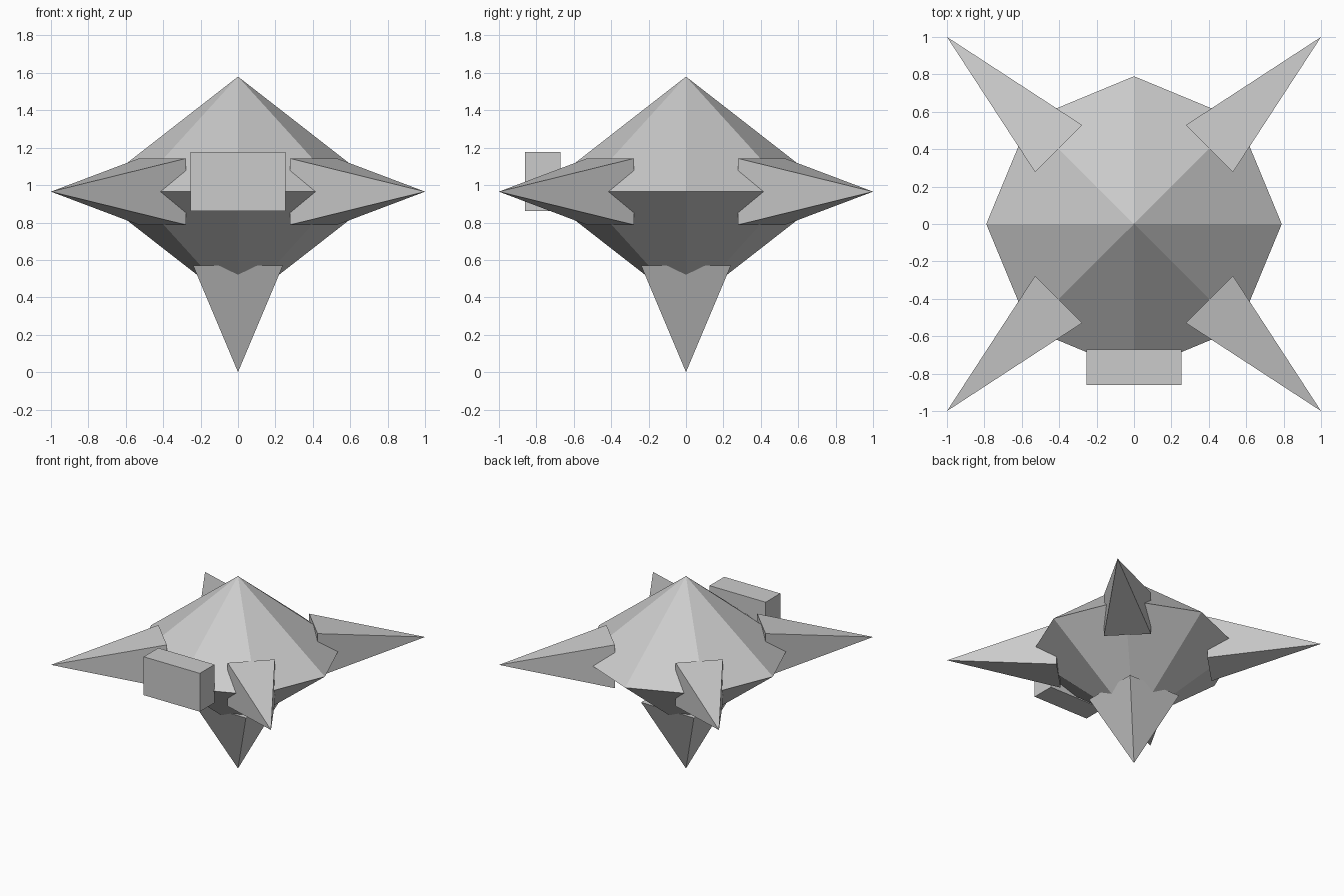
import bpy
import math
from mathutils import Matrix, Vector

cube = bpy.data.objects.get("Cube")
if cube:
    bpy.data.objects.remove(cube, do_unlink=True)

grey = bpy.data.materials.new("plain grey")
grey.use_nodes = True
colour = (0.6, 0.6, 0.6, 1)
grey.diffuse_color = colour
grey.node_tree.nodes["Principled BSDF"].inputs["Base Color"].default_value = colour

MID = 0.965  # height of the widest ring


def add_mesh(name, verts, faces):
    mesh = bpy.data.meshes.new(name)
    mesh.from_pydata(verts, [], faces)
    mesh.materials.append(grey)
    obj = bpy.data.objects.new(name, mesh)
    bpy.context.collection.objects.link(obj)
    return obj


def spike(name, base, tip, half):
    """Square pyramid from the base centre to the tip."""
    base, tip = Vector(base), Vector(tip)
    axis = (tip - base).normalized()
    side = Vector((0, 0, 1)).cross(axis)
    side = side.normalized() if side.length > 0.01 else Vector((1, 0, 0))
    up = axis.cross(side)
    corners = [base + half * (a * side + b * up)
               for a, b in ((-1, -1), (1, -1), (1, 1), (-1, 1))]
    faces = [(3, 2, 1, 0)] + [(i, (i + 1) % 4, 4) for i in range(4)]
    return add_mesh(name, corners + [tip], faces)


# Eight-sided double cone body
ring = [Vector((0.79 * math.cos(i * math.pi / 4),
                0.79 * math.sin(i * math.pi / 4), MID)) for i in range(8)]
faces = []
for i in range(8):
    j = (i + 1) % 8
    faces += [(i, j, 8), (j, i, 9)]
add_mesh("body", ring + [Vector((0, 0, 1.58)), Vector((0, 0, 0.35))], faces)

# Four diagonal side spikes
for sx, x_name in ((1, "left"), (-1, "right")):
    for sy, y_name in ((-1, "front"), (1, "back")):
        spike(f"{y_name}_{x_name}_spike", (0.403 * sx, 0.403 * sy, MID),
              (sx, sy, MID), 0.178)

# Bottom spike
spike("bottom_spike", (0, 0, 0.57), (0, 0, 0), 0.24)

# Box on the front
bpy.ops.mesh.primitive_cube_add(size=1, location=(0, -0.765, 1.02))
box = bpy.context.object
box.name = "front_box"
box.data.transform(Matrix.Diagonal((0.51, 0.19, 0.315, 1)))
box.data.materials.append(grey)
